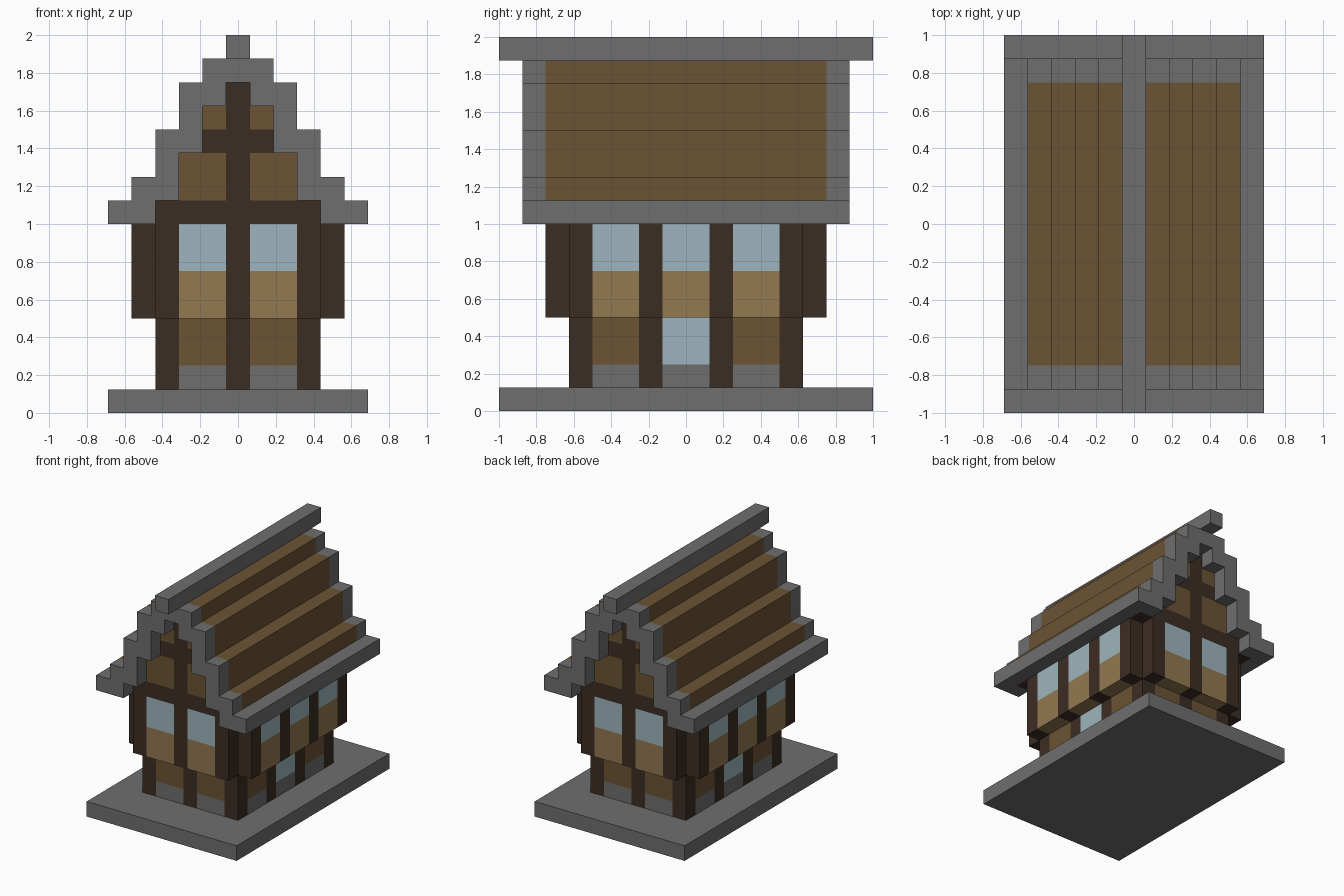
import bpy
import bmesh
from mathutils import Matrix

U = 0.125  # one building block

if "Cube" in bpy.data.objects:
    bpy.data.objects.remove(bpy.data.objects["Cube"], do_unlink=True)


def srgb(c):
    c /= 255
    return c / 12.92 if c <= 0.04045 else ((c + 0.055) / 1.055) ** 2.4


def material(name, r, g, b):
    colour = (srgb(r), srgb(g), srgb(b), 1)
    mat = bpy.data.materials.new(name)
    mat.use_nodes = True
    mat.diffuse_color = colour
    bsdf = mat.node_tree.nodes["Principled BSDF"]
    bsdf.inputs["Base Color"].default_value = colour
    bsdf.inputs["Roughness"].default_value = 0.9
    return mat


STONE = material("grey stone", 110, 110, 110)
TIMBER = material("dark timber", 59, 45, 36)
WOOD = material("brown wood", 107, 83, 52)
TAN = material("tan plank", 146, 120, 80)
GLASS = material("pale blue glass", 157, 181, 189)


def finish(name, bm, mat):
    bmesh.ops.recalc_face_normals(bm, faces=bm.faces)
    mesh = bpy.data.meshes.new(name)
    bm.to_mesh(mesh)
    bm.free()
    mesh.materials.append(mat)
    obj = bpy.data.objects.new(name, mesh)
    bpy.context.collection.objects.link(obj)
    return obj


def blocks(name, mat, *ranges):
    """Boxes given as x, y, z ranges in blocks; off-centre ones are mirrored."""
    bm = bmesh.new()
    for rx, ry, rz in ranges:
        for sx in ((1, -1) if rx[0] >= 0 else (1,)):
            for sy in ((1, -1) if ry[0] >= 0 else (1,)):
                centre = (sx * sum(rx) / 2 * U, sy * sum(ry) / 2 * U, sum(rz) / 2 * U)
                size = [(r[1] - r[0]) * U for r in (rx, ry, rz)]
                bmesh.ops.create_cube(bm, size=1, matrix=Matrix.Translation(centre)
                                      @ Matrix.Diagonal((*size, 1)))
    return finish(name, bm, mat)


def stairs(steps, z):
    """Right half of a stepped outline, from the foot upward."""
    points = []
    for x, top in steps:
        points += [(x, z), (x, top)]
        z = top
    return points


def stepped_roof(name, mat, outer, inner, z_outer, z_inner, spans):
    """Stepped band extruded along y over each span."""
    out, inn = stairs(outer, z_outer), stairs(inner, z_inner)
    outline = (out + [(-x, z) for x, z in reversed(out)]
               + [(-x, z) for x, z in inn] + list(reversed(inn)))
    bm = bmesh.new()
    for y0, y1 in spans:
        face = bm.faces.new([bm.verts.new((x * U, y0 * U, z * U)) for x, z in outline])
        moved = bmesh.ops.extrude_face_region(bm, geom=[face])["geom"]
        bmesh.ops.translate(bm, vec=(0, (y1 - y0) * U, 0),
                            verts=[v for v in moved if isinstance(v, bmesh.types.BMVert)])
        if not face.is_valid:
            continue
    return finish(name, bm, mat)


# Ground slab
blocks("base_slab", STONE, ((-5.5, 5.5), (-8, 8), (0, 1)))

# Bay spans shared by both storeys
mid, side = (-1, 1), (2, 4)      # side wall bays along y
front = (0.5, 2.5)               # end wall bays along x
centre = (-0.5, 0.5)
low_x, low_y = (2.5, 3.5), (4, 5)    # lower wall thickness
up_x, up_y = (3.5, 4.5), (5, 6)      # upper wall thickness

# Lower storey
z = (1, 4)
blocks("lower_posts", TIMBER, (low_x, low_y, z), (low_x, (1, 2), z), (centre, low_y, z))
blocks("stone_footing", STONE,
       (front, low_y, (1, 2)), (low_x, mid, (1, 2)), (low_x, side, (1, 2)))
blocks("lower_panels", WOOD, (front, low_y, (2, 4)), (low_x, side, (2, 4)))
blocks("lower_windows", GLASS, (low_x, mid, (2, 4)))

# Overhanging upper storey with notched corners
z = (4, 8)
blocks("upper_posts", TIMBER, (low_x, up_y, z), (centre, up_y, z),
       (up_x, (4, 5), z), (up_x, (1, 2), z))
for name, mat, z in (("upper_panels", TAN, (4, 6)), ("upper_windows", GLASS, (6, 8))):
    blocks(name, mat, (front, up_y, z), (up_x, mid, z), (up_x, side, z))
blocks("wall_plate", TIMBER, ((-3.5, 3.5), up_y, (8, 9)), (up_x, (-6, 6), (8, 9)))

# Gable ends
blocks("gable_timbers", TIMBER, (centre, up_y, (9, 14)), ((0.5, 1.5), up_y, (11, 12)))
blocks("gable_panels", WOOD, (front, up_y, (9, 11)), ((0.5, 1.5), up_y, (12, 13)),
       ((1.5, 2.5), up_y, (10.999, 11)))

# Stepped roof, stone verges, eaves and ridge
outer = [(4.5, 10), (3.5, 12), (2.5, 14), (1.5, 15)]
inner = [(2.5, 11), (1.5, 13), (0.5, 14)]
stepped_roof("roof_planks", WOOD, outer, inner, 9, 9, [(-6, 6)])
stepped_roof("roof_verges", STONE, [(5.5, 9)] + outer, [(3.5, 9)] + inner, 8, 8,
             [(-7, -6), (6, 7)])
blocks("eaves", STONE, ((4.5, 5.5), (-6, 6), (8, 9)))
blocks("ridge_beam", STONE, (centre, (-8, 8), (15, 16)))
